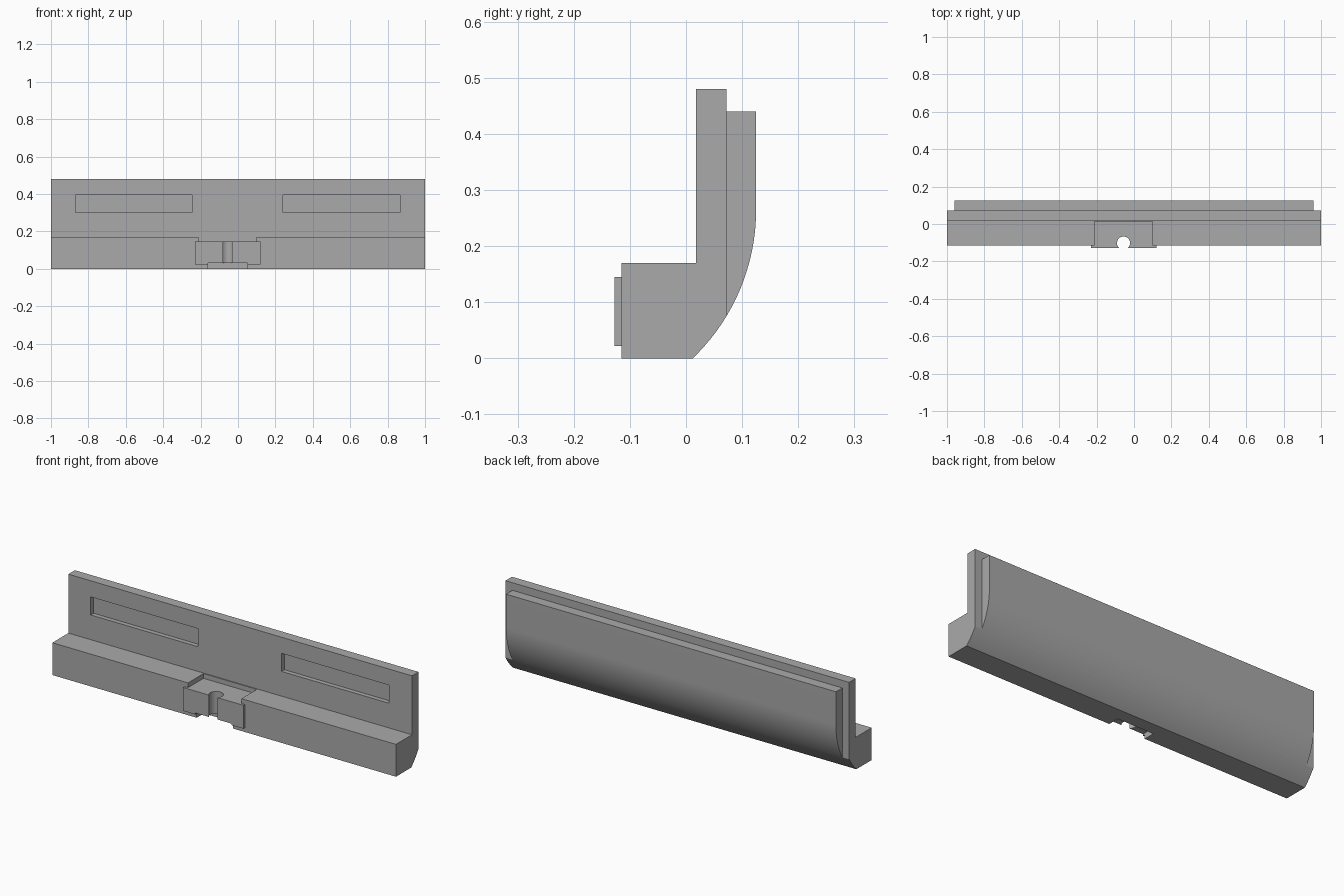
import bpy
import bmesh
import math

default_cube = bpy.data.objects.get("Cube")
if default_cube:
    bpy.data.objects.remove(default_cube, do_unlink=True)

grey = bpy.data.materials.new("plain grey")
grey.use_nodes = True
grey.diffuse_color = (0.4, 0.4, 0.4, 1)
grey.node_tree.nodes["Principled BSDF"].inputs["Base Color"].default_value = (0.4, 0.4, 0.4, 1)


def finish(name, bm):
    bmesh.ops.recalc_face_normals(bm, faces=bm.faces)
    mesh = bpy.data.meshes.new(name)
    bm.to_mesh(mesh)
    bm.free()
    mesh.materials.append(grey)
    obj = bpy.data.objects.new(name, mesh)
    bpy.context.collection.objects.link(obj)
    return obj


def extrude_x(name, profile, half):
    """Extrude a (y, z) profile along x from -half to half."""
    bm = bmesh.new()
    face = bm.faces.new([bm.verts.new((-half, y, z)) for y, z in profile])
    out = bmesh.ops.extrude_face_region(bm, geom=[face])
    verts = [v for v in out["geom"] if isinstance(v, bmesh.types.BMVert)]
    bmesh.ops.translate(bm, verts=verts, vec=(2 * half, 0, 0))
    return finish(name, bm)


def box(name, x, y, z):
    bm = bmesh.new()
    bmesh.ops.create_cube(bm, size=1)
    for v in bm.verts:
        v.co = [lo if c < 0 else hi for c, (lo, hi) in zip(v.co, (x, y, z))]
    return finish(name, bm)


def cylinder(name, x, y, z, radius, depth):
    bm = bmesh.new()
    bmesh.ops.create_cone(bm, cap_ends=True, segments=32, radius1=radius,
                          radius2=radius, depth=depth)
    bmesh.ops.translate(bm, verts=bm.verts, vec=(x, y, z))
    return finish(name, bm)


def select(obj):
    bpy.ops.object.select_all(action="DESELECT")
    obj.select_set(True)
    bpy.context.view_layer.objects.active = obj


def cut(obj, cutter):
    mod = obj.modifiers.new("cut", "BOOLEAN")
    mod.operation = "DIFFERENCE"
    mod.solver = "EXACT"
    mod.object = cutter
    select(obj)
    bpy.ops.object.modifier_apply(modifier=mod.name)


# Rounded back: an arc that becomes vertical at the rear face
BACK, RADIUS, ARC_Z = 0.125, 0.367, 0.265
STEP_Y = 0.072


def arc(z0, z1, steps):
    a0, a1 = (math.asin((z - ARC_Z) / RADIUS) for z in (z0, z1))
    angles = [a0 + (a1 - a0) * i / steps for i in range(steps + 1)]
    return [(BACK - RADIUS + RADIUS * math.cos(a), ARC_Z + RADIUS * math.sin(a))
            for a in angles]


# Main L-shaped body with upright wall and front ledge
STEP_Z = ARC_Z - math.sqrt(RADIUS ** 2 - (STEP_Y - BACK + RADIUS) ** 2)
body = extrude_x("main_body", [(-0.115, 0)] + arc(0, STEP_Z, 6) + [
    (STEP_Y, 0.48), (0.018, 0.48), (0.018, 0.17), (-0.115, 0.17)], 1)

# Slightly narrower curved panel on the back
panel = extrude_x("back_panel", arc(STEP_Z, ARC_Z, 14) + [
    (BACK, 0.44), (STEP_Y, 0.44)], 0.96)

# Raised plate on the ledge front
plate = box("latch_plate", (-0.23, 0.12), (-0.127, -0.115), (0.022, 0.145))

# Shallow slots in the wall, ledge recess, bottom notch and round bore
MID = -0.056
slots = [box("slot_cutter", (x, x + 0.625), (-0.01, 0.042), (0.3, 0.395))
         for x in (-0.87, 0.24)]
recess = box("recess_cutter", (-0.21, 0.1), (-0.2, 0.013), (0.145, 0.25))
notch = box("notch_cutter", (-0.16, 0.05), (-0.2, -0.055), (-0.1, 0.03))
bore = cylinder("bore_cutter", MID, -0.102, 0.1, 0.035, 0.4)

for cutter in slots + [recess, notch, bore]:
    cut(body, cutter)
for cutter in (notch, bore):
    cut(plate, cutter)
for cutter in slots + [recess, notch, bore]:
    bpy.data.objects.remove(cutter, do_unlink=True)

# Smooth the curves, keep the corners crisp
for obj in (body, panel, plate):
    select(obj)
    bpy.ops.object.shade_smooth_by_angle(angle=math.radians(25))
